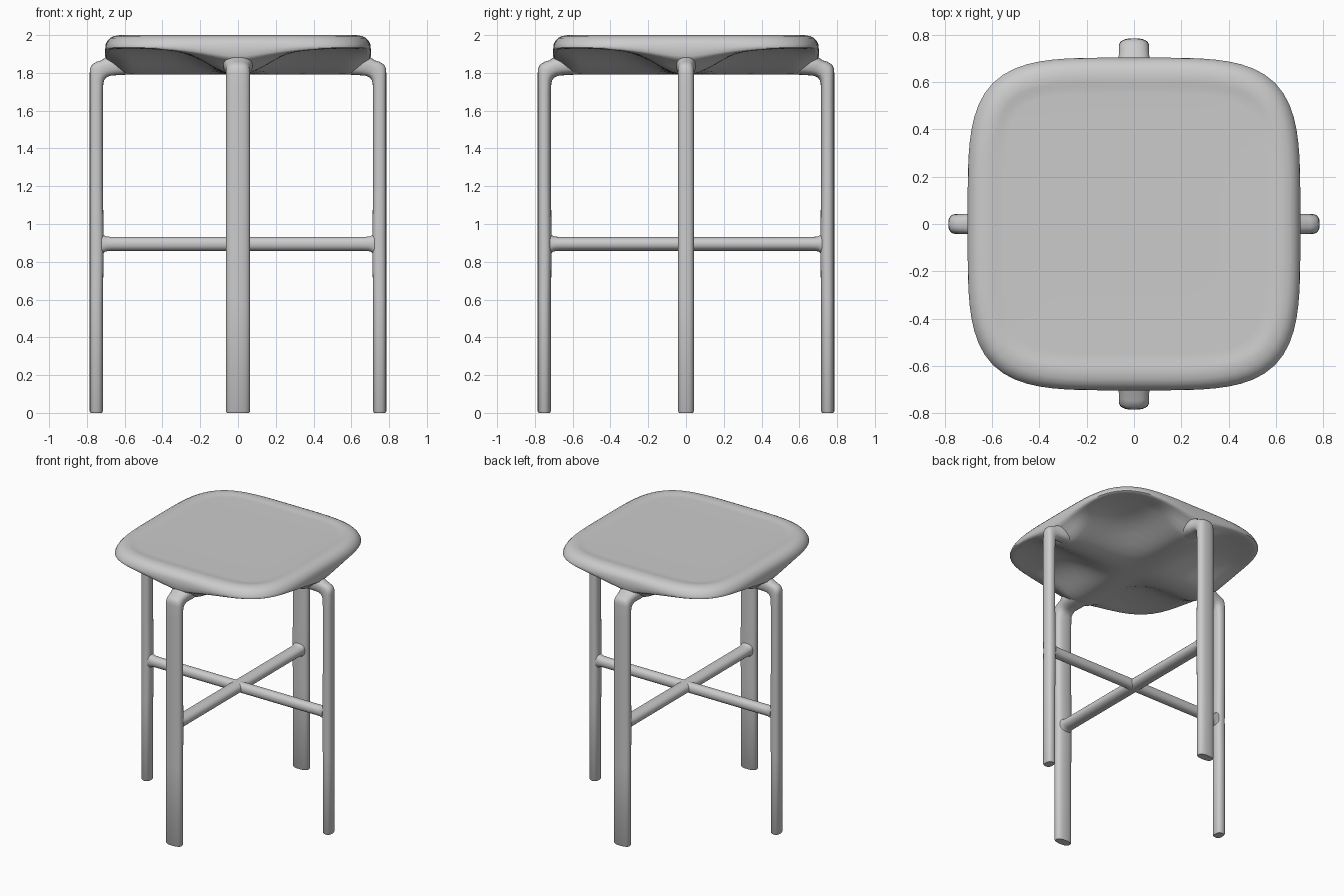
import bpy, bmesh, math
from mathutils import Vector, Matrix

if "Cube" in bpy.data.objects:
    bpy.data.objects.remove(bpy.data.objects["Cube"])

def sgn_pow(v, e):
    return math.copysign(abs(v) ** e, v)

def superellipse(t, n):
    return sgn_pow(math.cos(t), 2 / n), sgn_pow(math.sin(t), 2 / n)

def smooth(v):
    v = max(0.0, min(1.0, v))
    return v * v * (3 - 2 * v)

def loft(name, rings, turn=0.0, angle=50):
    """Skin a list of equal-length point rings and cap both ends."""
    bm = bmesh.new()
    rows = [[bm.verts.new(p) for p in ring] for ring in rings]
    count = len(rows[0])
    for a, b in zip(rows, rows[1:]):
        for i in range(count):
            j = (i + 1) % count
            bm.faces.new((a[i], a[j], b[j], b[i]))
    bm.faces.new(rows[0])
    bm.faces.new(rows[-1])
    bmesh.ops.recalc_face_normals(bm, faces=bm.faces)
    bm.transform(Matrix.Rotation(turn, 4, 'Z'))
    mesh = bpy.data.meshes.new(name)
    bm.to_mesh(mesh)
    bm.free()
    obj = bpy.data.objects.new(name, mesh)
    bpy.context.collection.objects.link(obj)
    bpy.ops.object.select_all(action='DESELECT')
    obj.select_set(True)
    bpy.context.view_layer.objects.active = obj
    bpy.ops.object.shade_smooth_by_angle(angle=math.radians(angle))
    return obj

def band(stations, n, steps=24):
    """Rings spanning an outer and an inner (x, z) point, with a half width in y."""
    rings = []
    for (ox, oz), (ix, iz), w in stations:
        mid = Vector(((ox + ix) / 2, 0, (oz + iz) / 2))
        half = Vector(((ox - ix) / 2, 0, (oz - iz) / 2))
        ring = []
        for k in range(steps):
            c, s = superellipse(2 * math.pi * k / steps, n)
            ring.append(mid + half * c + Vector((0, w * s, 0)))
        rings.append(ring)
    return rings

# Seat: cushion-shaped top, underside swelling into a broad cross above the arms
HALF, SEGS = 0.703, 96

def outline(scale, n):
    pts = []
    for k in range(SEGS):
        t = 2 * math.pi * k / SEGS
        c, s = math.cos(t), math.sin(t)
        r = HALF * scale / (abs(c) ** n + abs(s) ** n) ** (1 / n)
        pts.append((r * c, r * s))
    return pts

def under(x, y, scale):
    inward = smooth((1 - scale) / 0.18)
    depth = 0.068 + 0.075 * inward
    width = 0.27 - 0.05 * inward
    gx = math.exp(-(abs(x) / width) ** (1.5 + 0.7 * inward))
    gy = math.exp(-(abs(y) / width) ** (1.5 + 0.7 * inward))
    return 1.934 - depth * (1 - (1 - gx) * (1 - gy))

rings = []
for s, z, n in [(0.02, 1.994, 5), (0.4, 1.994, 5), (0.78, 1.994, 5.5), (0.82, 1.995, 5.5),
                (0.85, 1.999, 5), (0.89, 2.0, 4.6), (0.935, 1.995, 4.3),
                (0.965, 1.984, 4.2), (0.985, 1.968, 4.2), (0.996, 1.952, 4.2)]:
    rings.append([(x, y, z) for x, y in outline(s, n)])
for s, f in [(1.0, 0.35), (1.0, 0.75), (0.99, 0.95)]:
    rings.append([(x, y, 1.952 + (under(x, y, 1) - 1.952) * f) for x, y in outline(s, 4.2)])
for s in [0.97, 0.94, 0.9, 0.85, 0.8, 0.72, 0.64, 0.55, 0.46, 0.37, 0.28, 0.19, 0.1, 0.02]:
    rings.append([(x, y, under(x, y, s)) for x, y in outline(s, 4.2 - 2 * (1 - s))])
loft("seat", rings)

# Legs: flat bars bending inward under the seat; front and back are wider
def leg(name, w, turn):
    path = [((0.780, 0), (0.720, 0), w - 0.005),
            ((0.785, 0.008), (0.715, 0.008), w),
            ((0.785, 0.6), (0.715, 0.6), w),
            ((0.785, 0.89), (0.711, 0.89), w),
            ((0.785, 1.2), (0.715, 1.2), w),
            ((0.785, 1.70), (0.715, 1.70), w),
            ((0.785, 1.80), (0.713, 1.745), w),
            ((0.783, 1.825), (0.708, 1.762), w),
            ((0.772, 1.845), (0.697, 1.776), w),
            ((0.748, 1.859), (0.675, 1.785), w),
            ((0.725, 1.866), (0.640, 1.788), w * 1.08),
            ((0.700, 1.882), (0.600, 1.790), w * 1.2),
            ((0.660, 1.895), (0.540, 1.794), w * 1.25),
            ((0.480, 1.890), (0.460, 1.806), w * 1.2)]
    loft(name, band(path, 2.5), turn)

for i, (name, w) in enumerate([("right_leg", 0.042), ("back_leg", 0.064),
                               ("left_leg", 0.042), ("front_leg", 0.064)]):
    leg(name, w, i * math.pi / 2)

# Stretchers: crossed bars flaring slightly in height where they meet the legs
def stretcher(name, w, turn):
    path = []
    for x, grow in [(-0.722, 0.018), (-0.713, 0.012), (-0.704, 0.005), (-0.69, 0.001), (-0.67, 0),
                    (0.67, 0), (0.69, 0.001), (0.704, 0.005), (0.713, 0.012), (0.722, 0.018)]:
        h = 0.037 + grow
        path.append(((x, 0.895 + h), (x, 0.895 - h), w))
    loft(name, band(path, 2.2), turn)

stretcher("side_to_side_stretcher", 0.037, 0)
stretcher("front_to_back_stretcher", 0.05, math.pi / 2)
